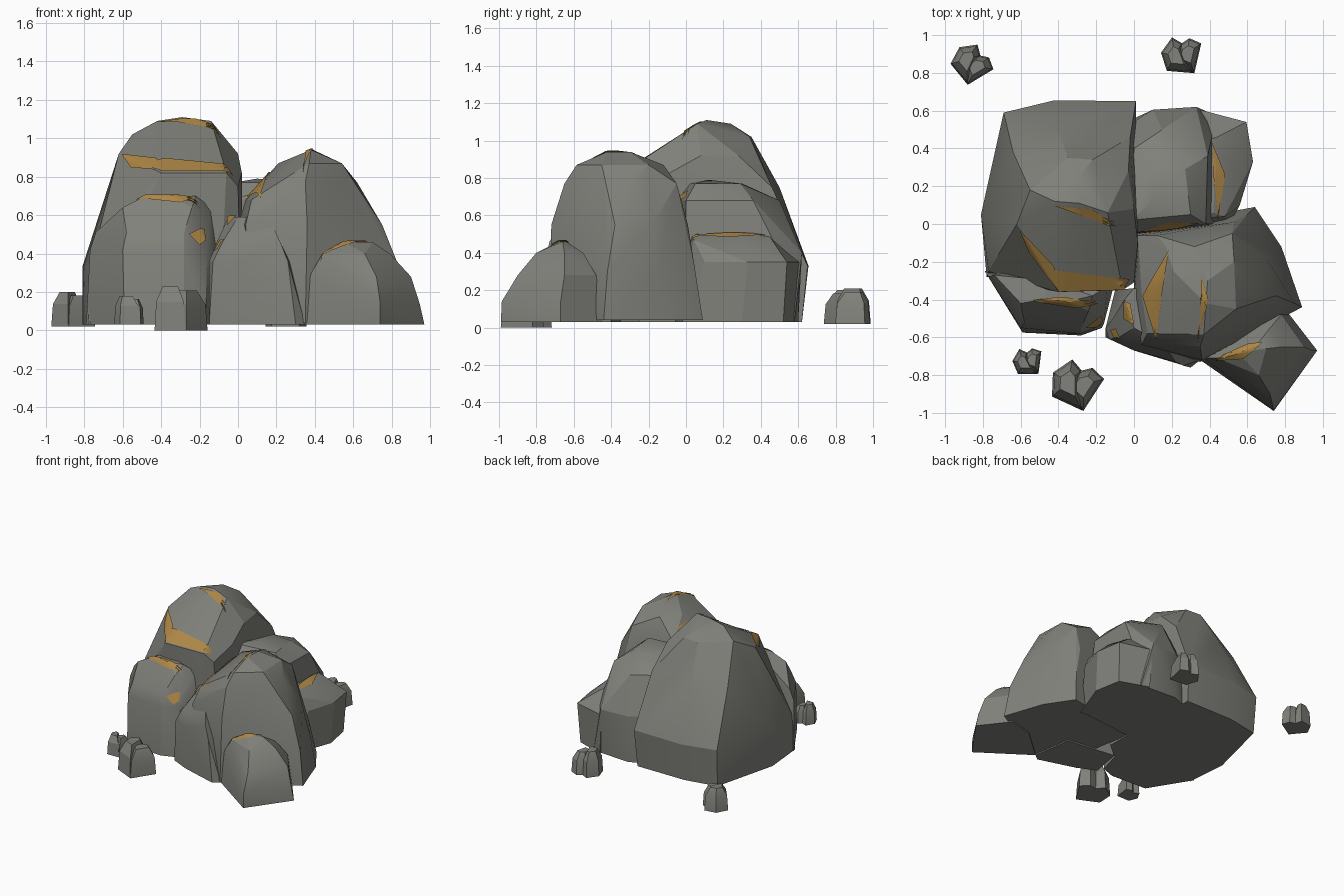
import bpy, bmesh, math
from mathutils import Vector
from mathutils.bvhtree import BVHTree

if "Cube" in bpy.data.objects:
    bpy.data.objects.remove(bpy.data.objects["Cube"])


def material(name, color):
    m = bpy.data.materials.new(name)
    m.diffuse_color = color
    m.use_nodes = True
    m.node_tree.nodes["Principled BSDF"].inputs["Base Color"].default_value = m.diffuse_color
    return m


stone = material("stone", (0.22, 0.22, 0.20, 1))
ochre = material("ochre", (0.42, 0.24, 0.06, 1))


def finish(name, bm, mat):
    me = bpy.data.meshes.new(name)
    bm.to_mesh(me)
    bm.free()
    me.materials.append(mat)
    for p in me.polygons:
        p.use_smooth = True
    me.set_sharp_from_angle(angle=math.radians(20))
    ob = bpy.data.objects.new(name, me)
    bpy.context.collection.objects.link(ob)
    return ob


def hull_into(bm, rings):
    """Wrap a faceted convex skin around stacked outlines {height: [(x, y), ...]}"""
    tmp = bmesh.new()
    for z, pts in rings.items():
        for x, y in pts:
            tmp.verts.new((x, y, z))
    bmesh.ops.convex_hull(tmp, input=tmp.verts[:])
    loose = [v for v in tmp.verts if not v.link_faces]
    bmesh.ops.delete(tmp, geom=loose, context='VERTS')
    bmesh.ops.dissolve_limit(tmp, angle_limit=math.radians(6),
                             verts=tmp.verts[:], edges=tmp.edges[:])
    bmesh.ops.recalc_face_normals(tmp, faces=tmp.faces[:])
    me = bpy.data.meshes.new("tmp")
    tmp.to_mesh(me)
    tmp.free()
    bm.from_mesh(me)
    bpy.data.meshes.remove(me)


def rock(name, rings):
    bm = bmesh.new()
    hull_into(bm, rings)
    return finish(name, bm, stone)


rocks = []

# Tall boulder at the back left
rocks.append(rock("tall_boulder", {
    .03: [(-.68, .57), (-.42, .62), (0, .62), (.02, -.25), (-.1, -.35), (-.78, -.28), (-.81, .05)],
    .33: [(-.69, .59), (-.42, .655), (.01, .65), (.02, -.2), (-.77, -.25), (-.81, .05)],
    .75: [(-.64, .38), (-.4, .5), (-.02, .46), (-.66, -.1), (0, -.31)],
    .82: [(-.4, -.36), (-.06, -.35), (.02, -.1)],
    .92: [(-.62, 0), (0, .08), (-.03, .28)],
    1.02: [(-.55, .18), (-.35, .35), (-.22, .34)],
    1.09: [(-.42, .12), (-.14, .06), (-.3, .24)],
    1.11: [(-.29, .11)]}))

# Stepped ledge in front of the tall boulder
rocks.append(rock("front_left_ledge", {
    .03: [(-.79, -.25), (-.59, -.575), (-.28, -.59), (-.17, -.55), (-.1, -.3), (-.4, -.2)],
    .42: [(-.77, -.28), (-.6, -.55), (-.28, -.58), (-.16, -.53), (-.1, -.3)],
    .51: [(-.74, -.27), (-.58, -.52), (-.28, -.55), (-.17, -.48)],
    .64: [(-.6, -.42), (-.24, -.46), (-.14, -.33)],
    .7: [(-.48, -.4), (-.35, -.41), (-.22, -.38), (-.45, -.3)]}))

# Back right boulder and its lower shelf
rocks.append(rock("back_right_boulder", {
    .03: [(-.02, .55), (.1, .6), (.42, .58), (.42, -.02), (-.02, -.06)],
    .4: [(-.02, .53), (.1, .605), (.33, .62), (.42, .5), (.42, 0), (-.02, -.06)],
    .68: [(-.02, -.05), (.38, .0), (.39, .36), (.15, .5), (0, .4)],
    .77: [(-.02, .02), (.3, .05), (.27, .29), (.1, .3)],
    .79: [(.1, .12)]}))
rocks.append(rock("back_right_shelf", {
    .03: [(.35, 0), (.5, -.02), (.62, .3), (.58, .52), (.35, .6)],
    .35: [(.4, 0), (.56, .1), (.63, .33), (.595, .54), (.33, .61)],
    .47: [(.38, .02), (.48, .04), (.5, .3), (.44, .46)],
    .5: [(.36, .03), (.42, .06), (.43, .3), (.38, .44)]}))

# Front right boulder and the block leaning on its front
rocks.append(rock("front_right_boulder", {
    .04: [(0, -.03), (.64, .09), (.78, -.12), (.89, -.44), (.6, -.55), (.35, -.73), (.1, -.6)],
    .3: [(.0, -.04), (.6, .05), (.75, -.15), (.85, -.42), (.6, -.55), (.36, -.72), (.05, -.6)],
    .55: [(.0, -.4), (.02, -.06), (.53, .01), (.7, -.18), (.75, -.38), (.36, -.72), (.04, -.64)],
    .68: [(.04, -.36), (.12, -.06), (.17, -.63), (.07, -.58)],
    .77: [(.17, -.12), (.52, -.05), (.62, -.3), (.55, -.5), (.35, -.65)],
    .87: [(.21, -.25), (.37, -.585), (.54, -.45), (.53, -.2), (.32, -.12)],
    .94: [(.38, -.42), (.39, -.3)]}))
rocks.append(rock("front_block", {
    .03: [(-.15, -.6), (0, -.67), (.3, -.76), (.35, -.72), (.3, -.4), (-.1, -.35)],
    .36: [(-.15, -.55), (-.13, -.61), (0, -.67), (.26, -.75), (.3, -.5)],
    .46: [(-.11, -.5), (0, -.65), (.22, -.73), (-.08, -.6)],
    .59: [(-.05, -.4), (0, -.55), (.16, -.64), (0, -.34), (.2, -.4)]}))

# Small rock at the front right corner
rocks.append(rock("corner_rock", {
    .03: [(.35, -.72), (.45, -.79), (.74, -.99), (.97, -.67), (.8, -.45), (.6, -.5)],
    .14: [(.36, -.72), (.74, -.985), (.945, -.67)],
    .28: [(.37, -.71), (.5, -.79), (.72, -.9), (.9, -.65), (.78, -.48), (.6, -.5)],
    .4: [(.44, -.71), (.66, -.8), (.79, -.65), (.72, -.55)],
    .46: [(.55, -.68), (.65, -.64), (.7, -.66)]}))


# Two-lobed pebbles scattered around the cluster
def pebble(name, cx, cy, r, z0, top, turn):
    lobes = [[(-.3, .95), (.1, .6), (.35, -.9), (-.85, -.55), (-.95, .35)],
             [(-.1, .5), (.5, .75), (1, .4), (.4, -.92), (-.5, -.3)]]
    bm = bmesh.new()
    for i, pts in enumerate(lobes):
        mx = sum(p[0] for p in pts) / 5
        my = sum(p[1] for p in pts) / 5
        rings = {}
        for f, s in ((0, 1), (.65, .9), (1, .5)):
            ring = []
            for x, y in pts:
                v = Vector((mx + (x - mx) * s, my + (y - my) * s, 0)) * r
                ring.append((cx + v.x * math.cos(turn) - v.y * math.sin(turn),
                             cy + v.x * math.sin(turn) + v.y * math.cos(turn)))
            rings[z0 + (top - z0) * (1 - .1 * i) * f] = ring
        hull_into(bm, rings)
    finish(name, bm, stone)


pebble("pebble_back_left", -.86, .845, .11, .02, .2, -.6)
pebble("pebble_back_right", .255, .89, .112, .02, .21, .2)
pebble("pebble_front_small", -.56, -.73, .083, .03, .18, .3)
pebble("pebble_front_large", -.305, -.855, .14, 0, .23, -.15)

# Ochre mineral facets: four-cornered patches draped onto the rocks from above
patches = [
    [(-.42, .1), (-.22, .08), (.01, -.06), (-.2, .02)],
    [(-.6, -.03), (-.42, -.22), (-.4, -.345), (-.55, -.15)],
    [(-.42, -.24), (-.03, -.29), (-.06, -.345), (-.4, -.355)],
    [(-.53, -.405), (-.4, -.385), (-.16, -.41), (-.3, -.44)],
    [(-.26, -.545), (-.18, -.48), (-.17, -.51), (-.2, -.54)],
    [(.02, -.035), (.18, .015), (.35, .01), (.2, -.025)],
    [(.41, .43), (.48, .26), (.44, .03), (.425, .2)],
    [(.19, -.14), (.05, -.38), (.12, -.61), (.155, -.36)],
    [(.36, -.27), (.39, -.4), (.34, -.62), (.355, -.45)],
    [(-.05, -.41), (-.02, -.42), (.0, -.53), (-.05, -.5)],
    [(-.12, -.56), (-.09, -.55), (-.07, -.6), (-.1, -.6)],
    [(.43, -.72), (.6, -.64), (.68, -.63), (.58, -.71)],
]
trees = [BVHTree.FromPolygons([v.co for v in o.data.vertices],
                              [p.vertices[:] for p in o.data.polygons]) for o in rocks]


def drape(p):
    """Drop a point on the rocks and lift it slightly along the surface normal"""
    hits = [t.ray_cast(Vector((p.x, p.y, 3)), Vector((0, 0, -1))) for t in trees]
    hits = [h for h in hits if h[0]]
    if not hits:
        return None
    best = max(hits, key=lambda h: h[0].z)
    return best[0] + best[1] * .008


bm = bmesh.new()
N, M = 16, 6
for quad in patches:
    a, b, c, d = [Vector((x, y, 0)) for x, y in quad]
    grid = {}
    for i in range(N + 1):
        for j in range(M + 1):
            p = drape(a.lerp(b, i / N).lerp(d.lerp(c, i / N), j / M))
            grid[i, j] = bm.verts.new(p) if p else None
    for i in range(N):
        for j in range(M):
            vs = [grid[i, j], grid[i + 1, j], grid[i + 1, j + 1], grid[i, j + 1]]
            if None in vs or max(v.co.z for v in vs) - min(v.co.z for v in vs) > .06:
                continue
            f = bm.faces.new(vs)
            f.normal_update()
            if f.normal.z < 0:
                f.normal_flip()
bmesh.ops.delete(bm, geom=[v for v in bm.verts if not v.link_faces], context='VERTS')
finish("ochre_facets", bm, ochre)
